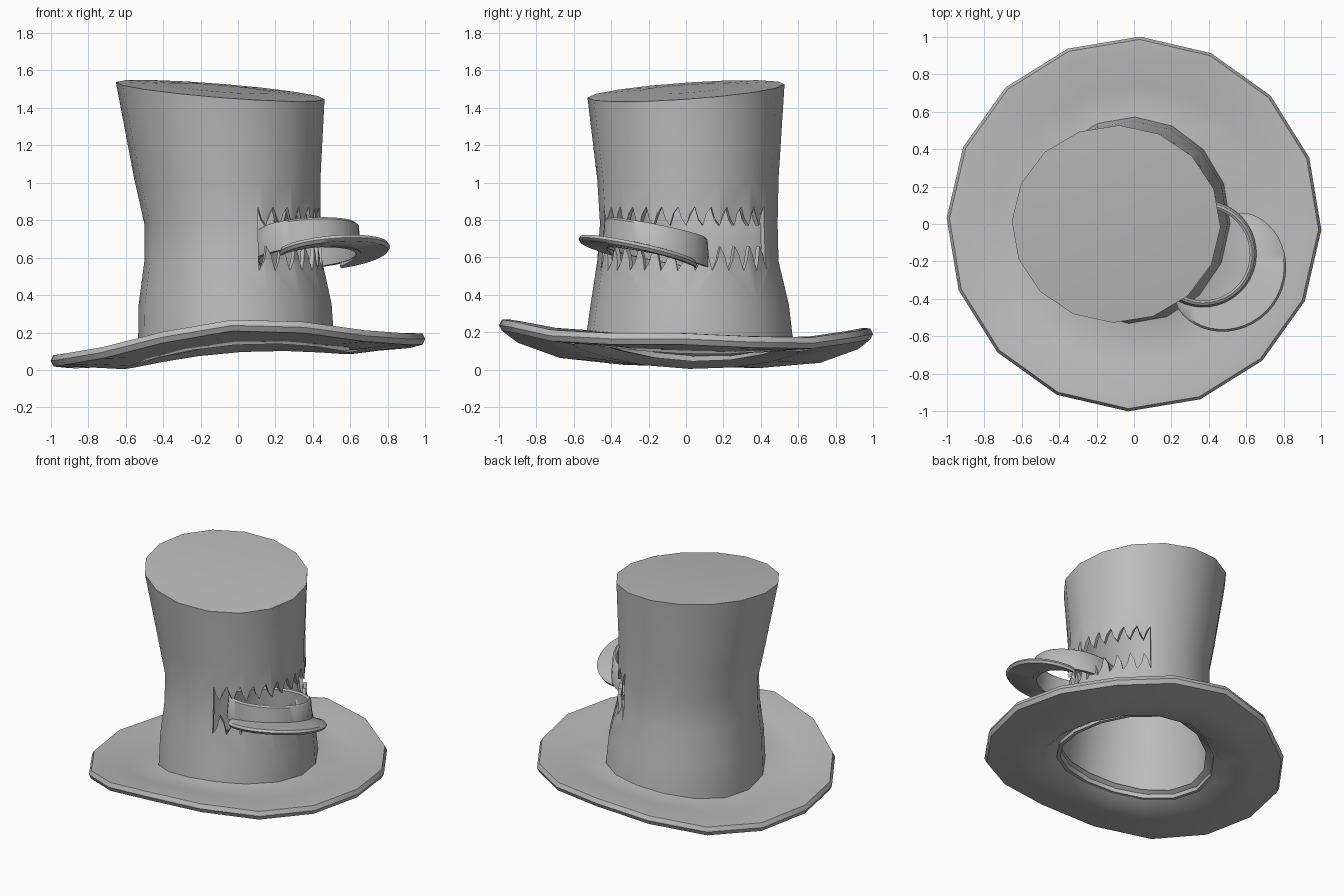
import bpy, bmesh, math
from math import sin, cos, radians, tau

SIDES = 16
START = radians(-1.8)

cube = bpy.data.objects.get("Cube")
if cube:
    bpy.data.objects.remove(cube, do_unlink=True)

grey = bpy.data.materials.new("warm_grey_felt")
grey.use_nodes = True
grey.diffuse_color = (0.5, 0.5, 0.5, 1)
grey.node_tree.nodes["Principled BSDF"].inputs["Base Color"].default_value = (0.5, 0.5, 0.5, 1)


def loft(name, rings, closed):
    """Skin a list of equal point rings; closed joins last to first, else caps ends."""
    bm = bmesh.new()
    loops = [[bm.verts.new(p) for p in ring] for ring in rings]
    n = len(loops[0])
    pairs = list(zip(loops, loops[1:]))
    if closed:
        pairs.append((loops[-1], loops[0]))
    for a, b in pairs:
        for i in range(n):
            j = (i + 1) % n
            bm.faces.new((a[i], a[j], b[j], b[i]))
    if not closed:
        bm.faces.new(loops[0])
        bm.faces.new(loops[-1])
    bmesh.ops.recalc_face_normals(bm, faces=bm.faces)
    mesh = bpy.data.meshes.new(name)
    bm.to_mesh(mesh)
    bm.free()
    obj = bpy.data.objects.new(name, mesh)
    bpy.context.collection.objects.link(obj)
    mesh.materials.append(grey)
    return obj


def activate(obj):
    bpy.ops.object.select_all(action='DESELECT')
    obj.select_set(True)
    bpy.context.view_layer.objects.active = obj


def smooth(obj, angle=35):
    activate(obj)
    bpy.ops.object.shade_smooth_by_angle(angle=radians(angle))


def angles(n):
    return [START + tau * i / n for i in range(n)]


# Wavy brim: heights near the crown and at the rim
def inner_z(a):
    return 0.08 + 0.04 * cos(a) - 0.02 * sin(a) - 0.035 * cos(2 * a)


def rim_z(a):
    return 0.141 + 0.0575 * cos(a) - 0.025 * sin(a) - 0.054 * cos(2 * a) + 0.02 * cos(4 * a)


# radius, blend from crown to rim, height offset
brim_profile = [(0.48, 0, 0.09), (0.61, 0, 0), (0.8, 0.45, -0.01), (0.95, 0.95, -0.03),
                (0.985, 1, -0.03), (1.0, 1, 0), (0.985, 1, 0.03), (0.94, 0.95, 0.035),
                (0.75, 0.45, 0.045), (0.52, 0, 0.07)]
brim = loft("brim", [[(r * cos(a), r * sin(a), inner_z(a) * (1 - t) + rim_z(a) * t + dz)
                      for a in angles(SIDES)] for r, t, dz in brim_profile], True)
smooth(brim, 50)

# Crown: hollow, waisted and leaning, with a tilted lid
# height, centre x, centre y, radius x, radius y
sections = [(0.0, -0.01, 0.02, 0.525, 0.555), (0.35, -0.015, 0.02, 0.515, 0.53),
            (0.58, -0.025, 0.01, 0.475, 0.485), (0.78, -0.03, 0.015, 0.47, 0.475),
            (1.02, -0.057, 0.01, 0.497, 0.485), (1.49, -0.095, 0, 0.557, 0.527)]


def crown_ring(index, inset, scale=1.0, lift=0.0):
    h, cx, cy, rx, ry = sections[index]
    ring = []
    for a in angles(SIDES):
        x = cx + (rx - inset) * scale * cos(a)
        y = cy + (ry - inset) * scale * sin(a)
        z = h + lift
        if index == 0:
            z = inner_z(a) + 0.04
        elif index == len(sections) - 1:
            z += -0.08 * (x + 0.09) + 0.07 * y
        ring.append((x, y, z))
    return ring


last = len(sections) - 1
wall = 0.025
rings = [crown_ring(last, wall, 0.5, -0.035), crown_ring(last, wall, 1, -0.035)]
rings += [crown_ring(i, wall) for i in range(last - 1, -1, -1)]
rings += [crown_ring(i, 0) for i in range(last + 1)]
rings += [crown_ring(last, 0, 0.5, 0.012)]
crown = loft("crown", rings, False)

# Mouth: a long opening with zigzag teeth above and below
TEETH = 12
inner, outer = 0.3, 0.75
slices = []
for i in range(2 * TEETH + 1):
    a = radians(-73 + 133 * i / (2 * TEETH))
    top, low = (0.77, 0.66) if i % 2 else (0.87, 0.53)
    slices.append([(-0.03 + r * cos(a), 0.01 + r * sin(a), z)
                   for r, z in ((inner, low), (outer, low), (outer, top), (inner, top))])
cutter = loft("mouth_cutter", slices, False)
cutter.hide_render = True
cut = crown.modifiers.new("mouth", 'BOOLEAN')
cut.object = cutter
cut.operation = 'DIFFERENCE'
cut.solver = 'EXACT'
activate(crown)
bpy.ops.object.modifier_apply(modifier=cut.name)
bpy.data.objects.remove(cutter, do_unlink=True)
smooth(crown)

# Small visor cap held in the mouth
CAP_X, CAP_Y, CAP_R = 0.37, -0.16, 0.275
AIM = radians(-36)


def cap_point(r, a, drop):
    x, y = r * cos(a), r * sin(a)
    return (CAP_X + x, CAP_Y + y, 0.76 + 0.07 * x - 0.2 * y - drop)


band_profile = [(CAP_R, 0.012), (CAP_R + 0.012, 0.16), (CAP_R - 0.015, 0.16),
                (CAP_R - 0.027, 0.012), (CAP_R - 0.014, 0)]
band = loft("cap_band", [[cap_point(r, a, d) for a in angles(40)]
                         for r, d in band_profile], True)
smooth(band, 50)

# Bill: crescent cross-sections swept around the outer side of the band
bill_rings = []
STEPS = 28
for i in range(STEPS + 1):
    u = -1 + 2 * i / STEPS
    a = AIM + u * radians(85)
    reach = CAP_R + 0.015 + 0.175 * max(0, cos(u * math.pi / 2)) ** 0.8
    droop = 0.025 * u * u
    near = CAP_R - 0.01
    bill_rings.append([cap_point(near, a, 0.115 + droop), cap_point(reach - 0.012, a, 0.128 + droop),
                       cap_point(reach, a, 0.145 + droop), cap_point(reach - 0.012, a, 0.162 + droop),
                       cap_point(near, a, 0.155 + droop)])
bill = loft("cap_bill", bill_rings, False)
smooth(bill, 50)
